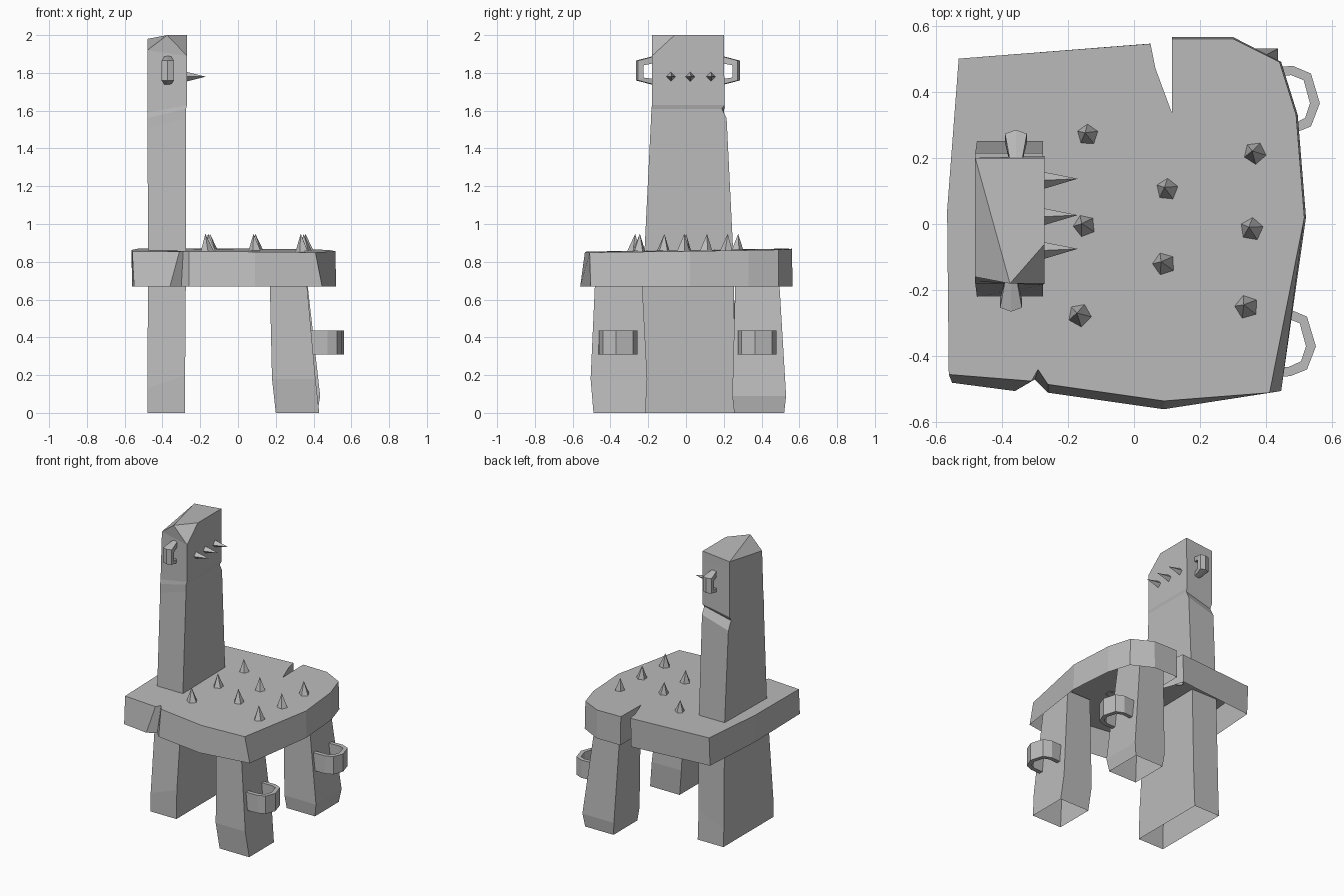
import bpy, bmesh, math
from mathutils import Vector

cube = bpy.data.objects.get("Cube")
if cube:
    bpy.data.objects.remove(cube)

stone = bpy.data.materials.new("grey_stone")
stone.use_nodes = True
stone.diffuse_color = (0.5, 0.5, 0.5, 1)
stone.node_tree.nodes["Principled BSDF"].inputs["Base Color"].default_value = (0.5, 0.5, 0.5, 1)


def loft(name, rings, cap_start=True, cap_end=True):
    """Skin a stack of rings that have equal point counts."""
    bm = bmesh.new()
    loops = [[bm.verts.new(p) for p in ring] for ring in rings]
    n = len(loops[0])
    for a, b in zip(loops, loops[1:]):
        for i in range(n):
            j = (i + 1) % n
            bm.faces.new((a[i], a[j], b[j], b[i]))
    if cap_start:
        bm.faces.new(loops[0][::-1])
    if cap_end:
        bm.faces.new(loops[-1])
    mesh = bpy.data.meshes.new(name)
    bm.to_mesh(mesh)
    bm.free()
    mesh.materials.append(stone)
    obj = bpy.data.objects.new(name, mesh)
    bpy.context.collection.objects.link(obj)
    return obj


def box_ring(z, x0, x1, y0, y1):
    return [(x0, y0, z), (x1, y0, z), (x1, y1, z), (x0, y1, z)]


def spike(name, base, tip, radius, sides, turn):
    """Small pointed stud from a base point towards a tip."""
    base, tip = Vector(base), Vector(tip)
    turn_to = (tip - base).to_track_quat('Z', 'Y')
    bm = bmesh.new()
    ring = []
    for i in range(sides):
        a = turn + math.tau * i / sides
        ring.append(bm.verts.new(base + turn_to @ Vector((radius * math.cos(a), radius * math.sin(a), 0))))
    top = bm.verts.new(tip)
    for i in range(sides):
        bm.faces.new((ring[i], ring[(i + 1) % sides], top))
    mesh = bpy.data.meshes.new(name)
    bm.to_mesh(mesh)
    bm.free()
    mesh.materials.append(stone)
    bpy.context.collection.objects.link(bpy.data.objects.new(name, mesh))


# Seat slab with two cracks, open underneath
top = [(-.56, -.455), (-.31, -.475), (-.29, -.44), (-.26, -.485), (.09, -.535),
       (.41, -.51), (.515, .02), (.49, .33), (.44, .49), (.30, .56),
       (.115, .56), (.115, .335), (.065, .47), (.05, .545), (-.53, .50), (-.565, .04)]
bottom = [(-.55, -.48), (-.36, -.505), (-.30, -.47), (-.26, -.51), (.09, -.56),
          (.445, -.505), (.52, .02), (.495, .33), (.445, .49), (.30, .565),
          (.115, .565), (.115, .335), (.065, .47), (.045, .545), (-.53, .49), (-.56, .04)]
loft("seat", [[(x, y, .67) for x, y in bottom],
              [(x, y, .862 + .015 * y - .012 * max(x, 0)) for x, y in top]], cap_start=False)

# Wide rear leg, open at the foot
loft("rear_leg", [
    box_ring(0, -.48, -.28, -.285, .27),
    [(-.48, -.285, .13), (-.28, -.28, .2), (-.28, .26, .2), (-.48, .265, .13)],
    box_ring(.86, -.475, -.275, -.22, .25)], cap_start=False)

# Two front legs, each slightly different
loft("front_leg_right", [
    box_ring(0, .20, .43, -.49, -.215),
    box_ring(.18, .18, .41, -.505, -.205),
    box_ring(.84, .165, .35, -.475, -.24)], cap_start=False)
loft("front_leg_left", [
    box_ring(0, .20, .42, .255, .52),
    box_ring(.09, .19, .435, .245, .53),
    box_ring(.84, .165, .35, .265, .485)], cap_start=False)

# Tall back post with a groove on its left side
loft("back_post", [
    box_ring(.85, -.475, -.275, -.22, .25),
    [(-.48, -.18, 1.5), (-.275, -.185, 1.56), (-.275, .215, 1.56), (-.48, .215, 1.5)],
    [(-.48, -.18, 1.56), (-.275, -.183, 1.61), (-.275, .19, 1.61), (-.48, .185, 1.56)],
    [(-.48, -.175, 1.59), (-.27, -.18, 1.63), (-.27, .205, 1.63), (-.48, .20, 1.59)],
    [(-.48, -.16, 1.92), (-.27, -.18, 1.89), (-.27, .20, 1.93), (-.48, .20, 1.92)]],
    cap_start=False, cap_end=False)

# Chipped top of the post
chip = bmesh.new()
post = bpy.data.objects["back_post"].data
chip.from_mesh(post)
chip.verts.ensure_lookup_table()
rim = list(chip.verts)[-4:]
peak = chip.verts.new((-.375, -.18, 2.0))
side = chip.verts.new((-.27, -.06, 2.0))
front = chip.verts.new((-.27, .20, 2.0))
rear = chip.verts.new((-.48, .20, 1.98))
for face in ((rim[0], rim[1], peak), (rim[1], side, peak), (rim[1], rim[2], front, side),
             (rim[2], rim[3], rear, front), (rim[3], rim[0], rear),
             (rim[0], peak, rear), (peak, side, front, rear)):
    chip.faces.new(face)
bmesh.ops.recalc_face_normals(chip, faces=chip.faces)
chip.to_mesh(post)
chip.free()

# Shackles on the front legs
outer = [(.36, -.105), (.485, -.10), (.535, -.08), (.562, -.01), (.535, .08), (.48, .103), (.36, .095)]
inner = [(.36, -.075), (.48, -.072), (.517, -.055), (.532, -.01), (.513, .06), (.475, .075), (.36, .067)]
for name, cy, dx in (("shackle_left", .375, 0), ("shackle_right", -.36, -.012)):
    loft(name, [[(ox + dx, oy + cy, .31), (ox + dx, oy + cy, .435),
                 (ix + dx, iy + cy, .435), (ix + dx, iy + cy, .31)]
                for (ox, oy), (ix, iy) in zip(outer, inner)])

# Faceted loops on both sides of the post
loop_path = [(.17, 1.895, 1.855, .012), (.285, 1.865, 1.84, .033),
             (.285, 1.76, 1.775, .033), (.17, 1.73, 1.765, .012)]
for name, sign, cx in (("loop_left", 1, -.357), ("loop_right", -1, -.372)):
    rings = []
    for i, (y, z_out, z_in, w) in enumerate(loop_path):
        y_out = y if sign > 0 else y - .02
        y_in = y_out - (.04 if i in (1, 2) else 0)
        rings.append([(cx - w, sign * (y_out - .012), z_out), (cx, sign * y_out, z_out),
                      (cx + w, sign * (y_out - .012), z_out),
                      (cx + w, sign * y_in, z_in), (cx - w, sign * y_in, z_in)])
    loft(name, rings)

# Spikes on the seat and on the post
seat_spots = [(-.14, .27), (-.15, -.005), (-.165, -.275), (.1, .105),
              (.09, -.12), (.365, .215), (.355, -.015), (.34, -.25)]
for i, (x, y) in enumerate(seat_spots):
    spike(f"seat_spike_{i + 1}", (x, y, .853), (x - .008, y + .006, .948), .037, 5, i * .4)
for i, y in enumerate((-.08, .022, .132)):
    spike(f"post_spike_{i + 1}", (-.275, y, 1.78), (-.17, y + .005, 1.78), .026, 4, 0)

# Consistent outward faces
for obj in bpy.context.collection.objects:
    if obj.type == 'MESH' and stone.name in obj.data.materials:
        bm = bmesh.new()
        bm.from_mesh(obj.data)
        bmesh.ops.recalc_face_normals(bm, faces=bm.faces)
        bm.to_mesh(obj.data)
        bm.free()
